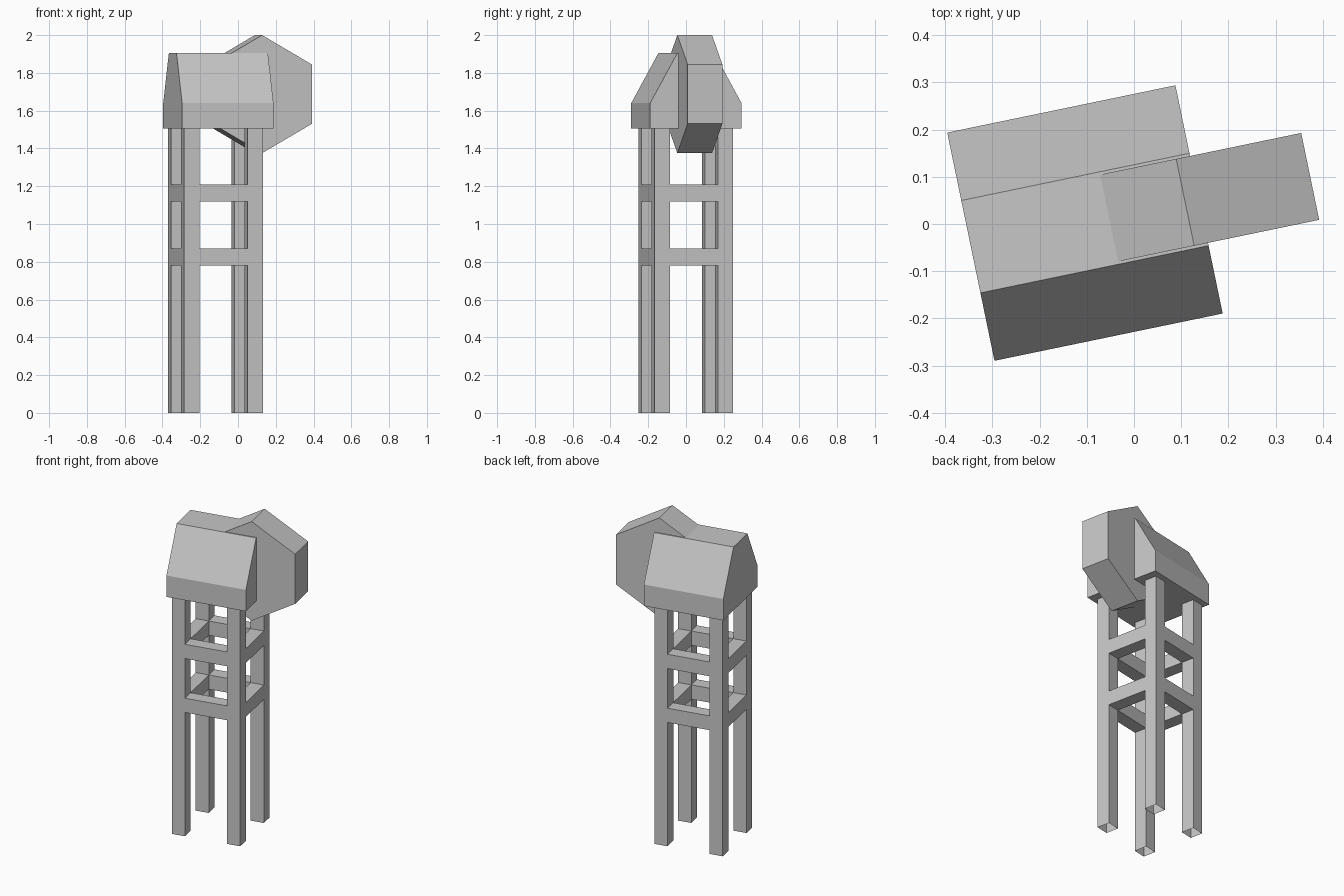
import bpy, bmesh, math
from mathutils import Matrix, Vector

cube = bpy.data.objects.get("Cube")
if cube:
    bpy.data.objects.remove(cube)

grey = bpy.data.materials.new("plain_grey")
grey.use_nodes = True
colour = (0.57, 0.57, 0.57, 1)
grey.diffuse_color = colour
grey.node_tree.nodes["Principled BSDF"].inputs["Base Color"].default_value = colour

# The whole tower is turned slightly about the vertical axis
TURN = Matrix.Translation((-0.104, 0.002, 0)) @ Matrix.Rotation(math.radians(11.7), 4, "Z")


def finish(name, bm):
    bmesh.ops.remove_doubles(bm, verts=bm.verts, dist=0.0005)
    bmesh.ops.transform(bm, matrix=TURN, verts=bm.verts)
    mesh = bpy.data.meshes.new(name)
    bm.to_mesh(mesh)
    bm.free()
    mesh.materials.append(grey)
    obj = bpy.data.objects.new(name, mesh)
    bpy.context.collection.objects.link(obj)


def prism(name, profile, offset):
    """Close a planar profile and extrude it along offset."""
    bm = bmesh.new()
    face = bm.faces.new([bm.verts.new(p) for p in profile])
    new = bmesh.ops.extrude_face_region(bm, geom=[face], use_keep_orig=True)["geom"]
    bmesh.ops.translate(bm, vec=offset, verts=[v for v in new if isinstance(v, bmesh.types.BMVert)])
    bmesh.ops.recalc_face_normals(bm, faces=bm.faces)
    finish(name, bm)


# Cabin: flat-topped roof profile run from side to side
half = 0.247
side = [(half, 1.505), (half, 1.64), (0.1, 1.905)]
outline = side + [(-y, z) for y, z in reversed(side)]
prism("cabin", [(-half, y, z) for y, z in outline], (2 * half, 0, 0))

# Hexagonal drum set into one end of the cabin
radius, width = 0.3125, 0.188
corners = [math.radians(60 * i + 30) for i in range(6)]
prism("hexagonal_drum",
      [(0.217 + radius * math.cos(a), -width / 2, 1.6875 + radius * math.sin(a)) for a in corners],
      (0, width, 0))

# Open frame: four hollow legs joined by two rings of flush beams
outer, inner = 0.2125, 0.1305
plan = [-outer, -inner, inner, outer]
levels = [0, 0.78, 0.87, 1.12, 1.21, 1.505]
grid = ([p - 0.016 for p in plan], plan, levels)


def filled(i, j, k):
    if not (0 <= i < 3 and 0 <= j < 3 and 0 <= k < 5):
        return False
    corner = i != 1 and j != 1
    return corner or (k in (1, 3) and (i, j) != (1, 1))


bm = bmesh.new()
for i in range(3):
    for j in range(3):
        for k in range(5):
            cell = (i, j, k)
            if not filled(*cell):
                continue
            for axis in range(3):
                for step in (0, 1):
                    near = list(cell)
                    near[axis] += 2 * step - 1
                    # leg ends stay open
                    if filled(*near) or (axis == 2 and near[2] in (-1, 5)):
                        continue
                    b, c = (axis + 1) % 3, (axis + 2) % 3
                    loop = []
                    for db, dc in ((0, 0), (1, 0), (1, 1), (0, 1)):
                        p = Vector()
                        p[axis] = grid[axis][cell[axis] + step]
                        p[b] = grid[b][cell[b] + db]
                        p[c] = grid[c][cell[c] + dc]
                        loop.append(bm.verts.new(p))
                    bm.faces.new(loop if step else loop[::-1])
finish("leg_frame", bm)
